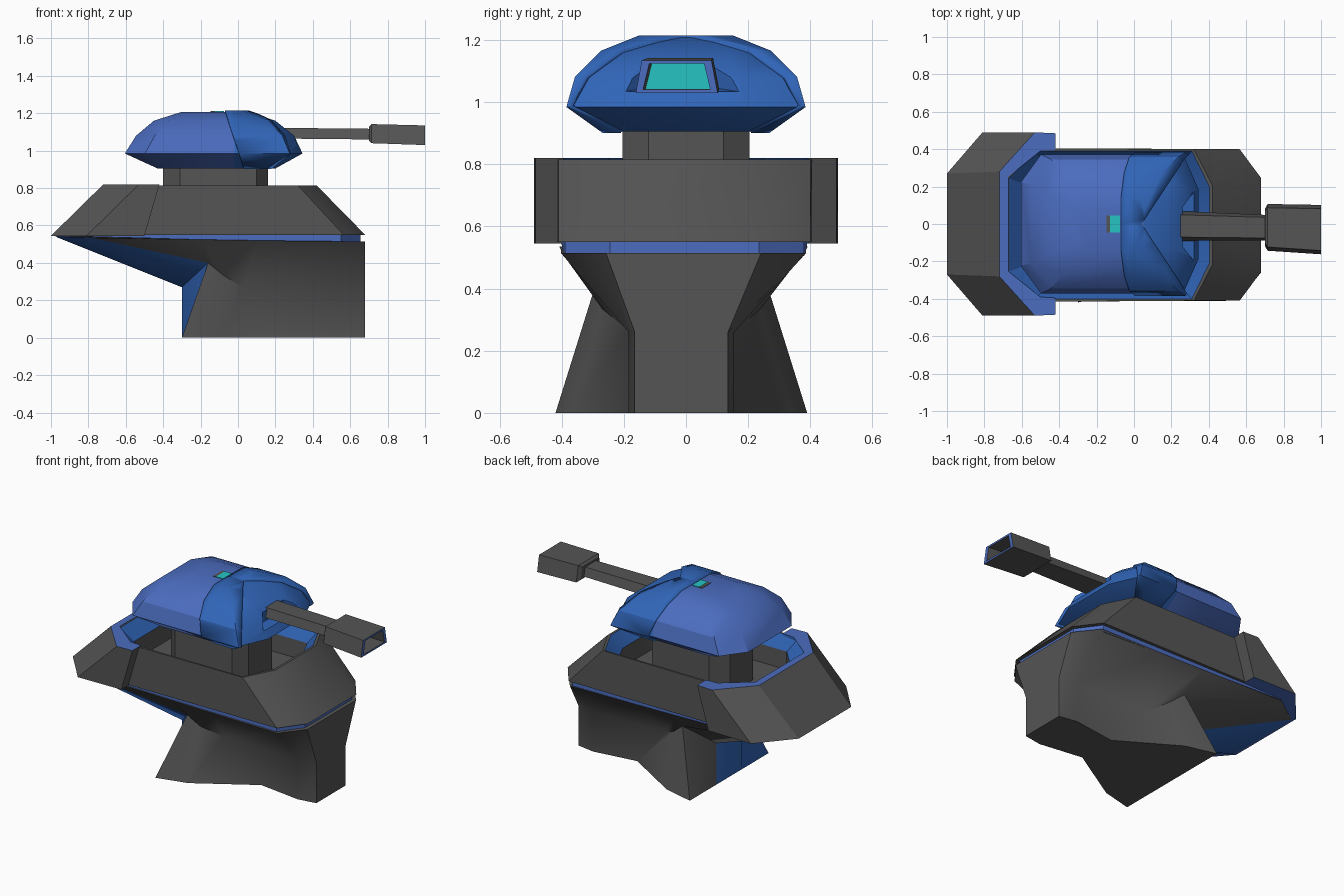
import bpy, bmesh
from mathutils import Vector

if "Cube" in bpy.data.objects:
    bpy.data.objects.remove(bpy.data.objects["Cube"])


def material(name, rgb):
    m = bpy.data.materials.new(name)
    m.diffuse_color = (*rgb, 1)
    m.use_nodes = True
    m.node_tree.nodes["Principled BSDF"].inputs["Base Color"].default_value = m.diffuse_color
    return m


GREY = material("grey", (0.09, 0.09, 0.09))
PURPLE = material("violet_blue", (0.07, 0.15, 0.52))
BLUE = material("blue", (0.03, 0.13, 0.48))
CYAN = material("cyan", (0.02, 0.55, 0.55))
MATS = [GREY, PURPLE, BLUE, CYAN]


def loft(name, rings, color=lambda band, j: 0, cap0=0, cap1=0):
    """Skin closed rings; color gives the slot of each face, cap None = open."""
    bm = bmesh.new()
    vs = [[bm.verts.new(p) for p in r] for r in rings]
    n = len(rings[0])
    for b in range(len(vs) - 1):
        for j in range(n):
            k = (j + 1) % n
            f = bm.faces.new((vs[b][j], vs[b][k], vs[b + 1][k], vs[b + 1][j]))
            f.material_index = color(b, j)
    for ring, cap in ((vs[0], cap0), (vs[-1], cap1)):
        if cap is not None:
            bm.faces.new(ring).material_index = cap
    bmesh.ops.recalc_face_normals(bm, faces=bm.faces)
    me = bpy.data.meshes.new(name)
    bm.to_mesh(me)
    bm.free()
    ob = bpy.data.objects.new(name, me)
    bpy.context.collection.objects.link(ob)
    for m in MATS:
        me.materials.append(m)
    return ob


def sym(half, z=None, dy=0.0):
    """Front-to-back half outline mirrored over y into a full ring."""
    pts = [(p[0], p[1], p[2] if len(p) > 2 else z) for p in half]
    pts += [(x, -y, h) for x, y, h in reversed(pts)]
    return [(x, y + dy, h) for x, y, h in pts]


# Pedestal: splayed rear feet, pinched waist, flare up to the collar
foot = [(.68, .15), (.56, .17), (.27, .13), (-.10, .355), (-.30, .405), (-.30, .13)]
waist = [(.68, .15, .26), (.56, .17, .26), (.03, .17, .265),
         (-.08, .255, .335), (-.16, .28, .40), (-.30, .13, .27)]
flare = [(.68, .25, .515), (.565, .395, .515), (.10, .395, .52), (-.20, .395, .525),
         (-.79, .40, .535), (-.98, .26, .542)]
pedestal = loft("pedestal", [sym(foot, 0, -.015), sym(waist, dy=-.015), sym(flare, dy=-.008)],
                lambda b, j: 2 if j in (5, 6) else 0)

# Blue gasket between pedestal and collar, tapering to the rear
gasket = [(.655, .24), (.55, .385), (-.78, .395), (-.97, .25)]
low = [(x, y, .505 + .035 * (x < 0)) for x, y in gasket]
loft("gasket", [sym(low, dy=-.005), sym(gasket, .56, -.005)], lambda b, j: 1)

# Hollow collar with blue inner bevel
loft("collar", [
    sym([(.68, .25), (.565, .405), (-.50, .41), (-.78, .41), (-.98, .25)], .55, -.005),
    sym([(.42, .21), (.32, .405), (-.45, .41), (-.55, .41), (-.70, .27)], .815, -.005),
    sym([(.405, .20), (.31, .395), (-.45, .395), (-.53, .395), (-.67, .25)], .815, -.005),
    sym([(.34, .17), (.26, .345), (-.45, .345), (-.48, .345), (-.59, .22)], .735, -.005),
    sym([(.33, .17), (.25, .34), (-.45, .34), (-.48, .34), (-.58, .22)], .62, -.005)],
    lambda b, j: 2 if b == 2 else 0)

# Rear armour wrapped round the back of the collar
half_path = [
    [(-.50, .485, .545), (-.42, .485, .82), (-.42, .395, .82), (-.50, .395, .545)],
    [(-.81, .49, .545), (-.53, .49, .82), (-.50, .39, .82), (-.76, .39, .545)],
    [(-1.0, .27, .545), (-.72, .28, .82), (-.675, .25, .82), (-.94, .24, .545)]]
path = half_path + [[(x, -y, z) for x, y, z in s] for s in reversed(half_path)]
loft("rear_armour", path, lambda b, j: 1 if j in (1, 3) else 2 if j == 2 else 0)

# Neck
neck = [(.16, .12), (.10, .205), (-.31, .205), (-.40, .12)]
loft("neck", [sym(neck, .60), sym(neck, .93)])


# Dome: stacked chamfered outlines (front x, rear x, half width, height)
def dome_rings(s=1.0):
    rings = []
    for xf, xb, w, z in ((.20, -.43, .26, .905), (.345, -.605, .372, .985),
                         (.30, -.545, .345, 1.08), (.20, -.45, .265, 1.16),
                         (.05, -.30, .145, 1.208)):
        half = [(xf, .5 * w), (xf - .22 * w, w), (-.02, w), (xb + .29 * w, w), (xb, .6 * w)]
        rings.append([(-.1 + (x + .1) * s, y * s, 1 + (h - 1) * s) for x, y, h in sym(half, z)])
    return rings


dome = loft("dome", dome_rings(), lambda b, j: 2 if j in (0, 1, 7, 8, 9) else 1, 1, 1)

# Recess in the dome front for the barrel
cutter = loft("recess_cutter", [
    [(.26, -.13, 1.045), (.26, .10, 1.045), (.26, .09, 1.12), (.26, -.12, 1.12)],
    [(.40, -.29, 1.02), (.40, .26, 1.02), (.40, .26, 1.13), (.40, -.29, 1.13)]],
    lambda b, j: 2, 2, 2)
cutter.hide_render = True
cutter.hide_viewport = True
cut = dome.modifiers.new("recess", "BOOLEAN")
cut.operation = "DIFFERENCE"
cut.object = cutter
cut.solver = "EXACT"

# Hood: larger dome shell trimmed to a swept band, mirrored
hood = loft("hood", dome_rings(1.035), lambda b, j: 2, None, 2)
bm = bmesh.new()
bm.from_mesh(hood.data)
for co, no in (((0, 0, 0), (0, -1, 0)), ((0, 0, 1.0), (-1, 0, -.32)), ((.04, 0, 0), (1, -.66, 0))):
    bmesh.ops.bisect_plane(bm, geom=bm.verts[:] + bm.edges[:] + bm.faces[:],
                           plane_co=Vector(co), plane_no=Vector(no), clear_outer=True)
bm.to_mesh(hood.data)
bm.free()
mir = hood.modifiers.new("mirror", "MIRROR")
mir.use_axis = (False, True, False)
hood.modifiers.new("thickness", "SOLIDIFY").thickness = .02


# Cyan roof slot in a dark frame
def box(name, x0, x1, w, z0, z1, slot):
    loft(name, [[(x0, -w, z), (x1, -w, z), (x1, w, z), (x0, w, z)] for z in (z0, z1)],
         lambda b, j: slot, slot, slot)


box("slot_frame", -.147, -.125, .045, 1.19, 1.211, 0)
box("roof_slot", -.127, -.075, .045, 1.19, 1.212, 3)


# Barrel and hollow muzzle share a trapezoid section
def section(x, yc, wb, wt, z0, z1):
    return [(x, yc - wb, z0), (x, yc + wb, z0), (x, yc + wt, z1), (x, yc - wt, z1)]


loft("barrel", [section(.22, -.01, .08, .06, 1.065, 1.122),
                section(.72, -.02, .068, .055, 1.06, 1.117)])
loft("muzzle", [section(.70, -.018, .10, .085, 1.053, 1.128),
                section(.715, -.018, .125, .105, 1.04, 1.142),
                section(1.0, -.03, .132, .112, 1.03, 1.135),
                section(1.0, -.03, .108, .088, 1.041, 1.124),
                section(.86, -.025, .105, .085, 1.043, 1.126)],
     lambda b, j: 1 if b == 2 else 0, 0, 3)


# Smooth shading with sharp creases, softer on the pedestal
def smooth(obs, angle):
    bpy.ops.object.select_all(action="DESELECT")
    for ob in obs:
        ob.select_set(True)
    bpy.context.view_layer.objects.active = obs[0]
    bpy.ops.object.shade_smooth_by_angle(angle=angle)


smooth([o for o in bpy.data.objects if o not in (cutter, pedestal)], .5)
smooth([pedestal], .9)
